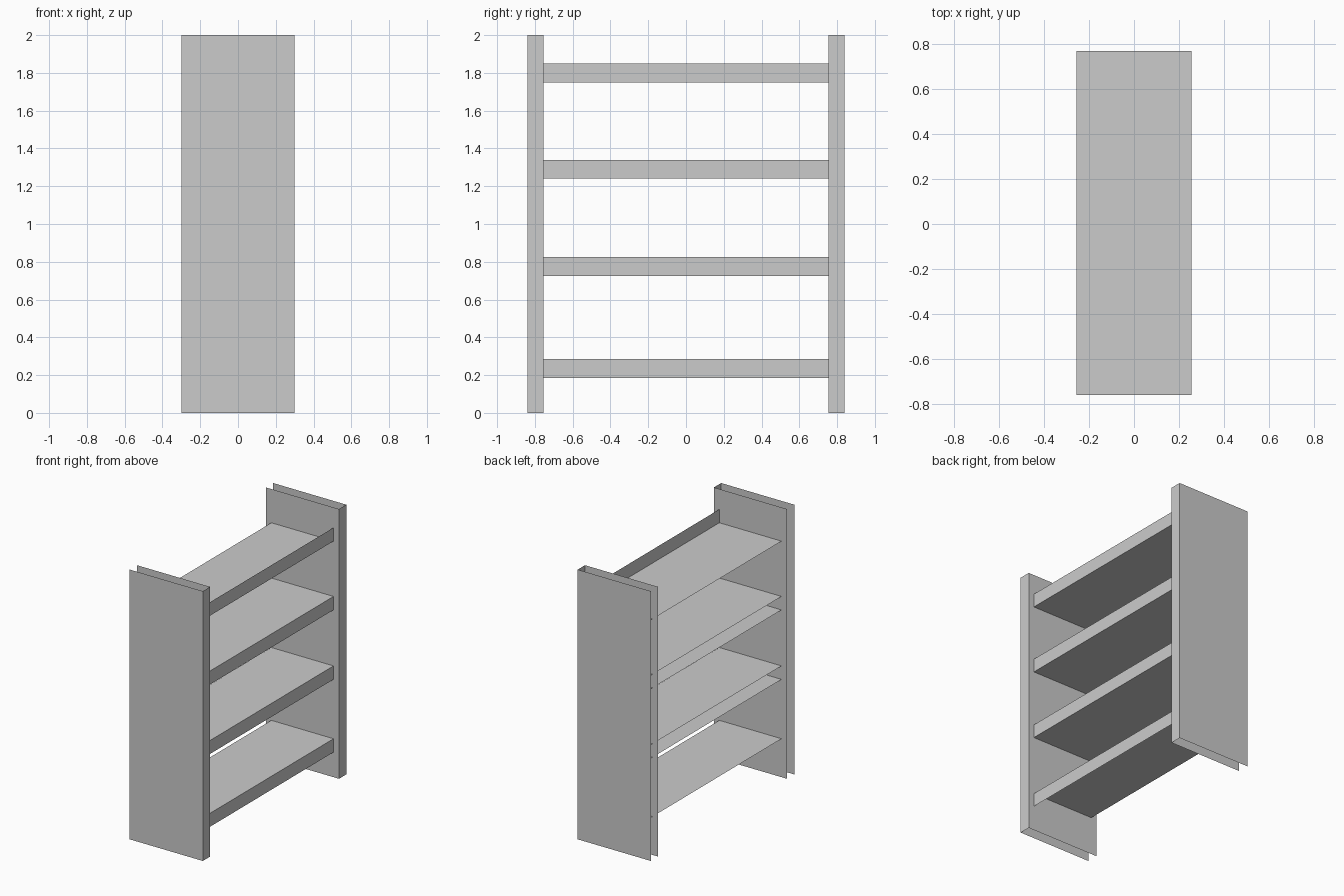
import bpy
import bmesh

cube = bpy.data.objects.get("Cube")
if cube:
    bpy.data.objects.remove(cube, do_unlink=True)

grey = bpy.data.materials.new("plain_grey")
grey.use_nodes = True
COLOUR = (0.6, 0.6, 0.6, 1)
grey.diffuse_color = COLOUR
grey.node_tree.nodes["Principled BSDF"].inputs["Base Color"].default_value = COLOUR


def folded_sheet(name, profile, start, end, place):
    """Sweep an open profile of 2D points from start to end as thin sheets."""
    bm = bmesh.new()
    rows = [[bm.verts.new(place(a, b, t)) for a, b in profile] for t in (start, end)]
    for i in range(len(profile) - 1):
        bm.faces.new((rows[0][i], rows[0][i + 1], rows[1][i + 1], rows[1][i]))
    mesh = bpy.data.meshes.new(name)
    bm.to_mesh(mesh)
    bm.free()
    mesh.materials.append(grey)
    obj = bpy.data.objects.new(name, mesh)
    bpy.context.collection.objects.link(obj)


# Upright end panels: two boards joined by one edge strip, open elsewhere
HALF_DEPTH, OUTER, INNER = 0.3, 0.84, 0.755
for name, side in (("front_panel", -1), ("back_panel", 1)):
    # Keep the face normals pointing outwards on both ends
    near, far = (INNER, OUTER) if side > 0 else (-OUTER, -INNER)
    profile = [(-HALF_DEPTH, near), (HALF_DEPTH, near),
               (HALF_DEPTH, far), (-HALF_DEPTH, far)]
    folded_sheet(name, profile, 0, 2, lambda x, y, z: (x, y, z))

# Shelves: lip along one edge, with boards at its top and/or bottom
LIP, THICK = 0.255, 0.1
shelves = (("bottom_shelf", 0.185, True, False),
           ("lower_shelf", 0.725, True, True),
           ("upper_shelf", 1.24, True, True),
           ("top_shelf", 1.75, False, True))
for name, z, has_top, has_base in shelves:
    profile = [(LIP, z), (LIP, z + THICK)]
    if has_base:
        profile.insert(0, (-LIP, z))
    if has_top:
        profile.append((-LIP, z + THICK))
    folded_sheet(name, profile, 0.768, -0.758, lambda x, h, y: (x, y, h))
